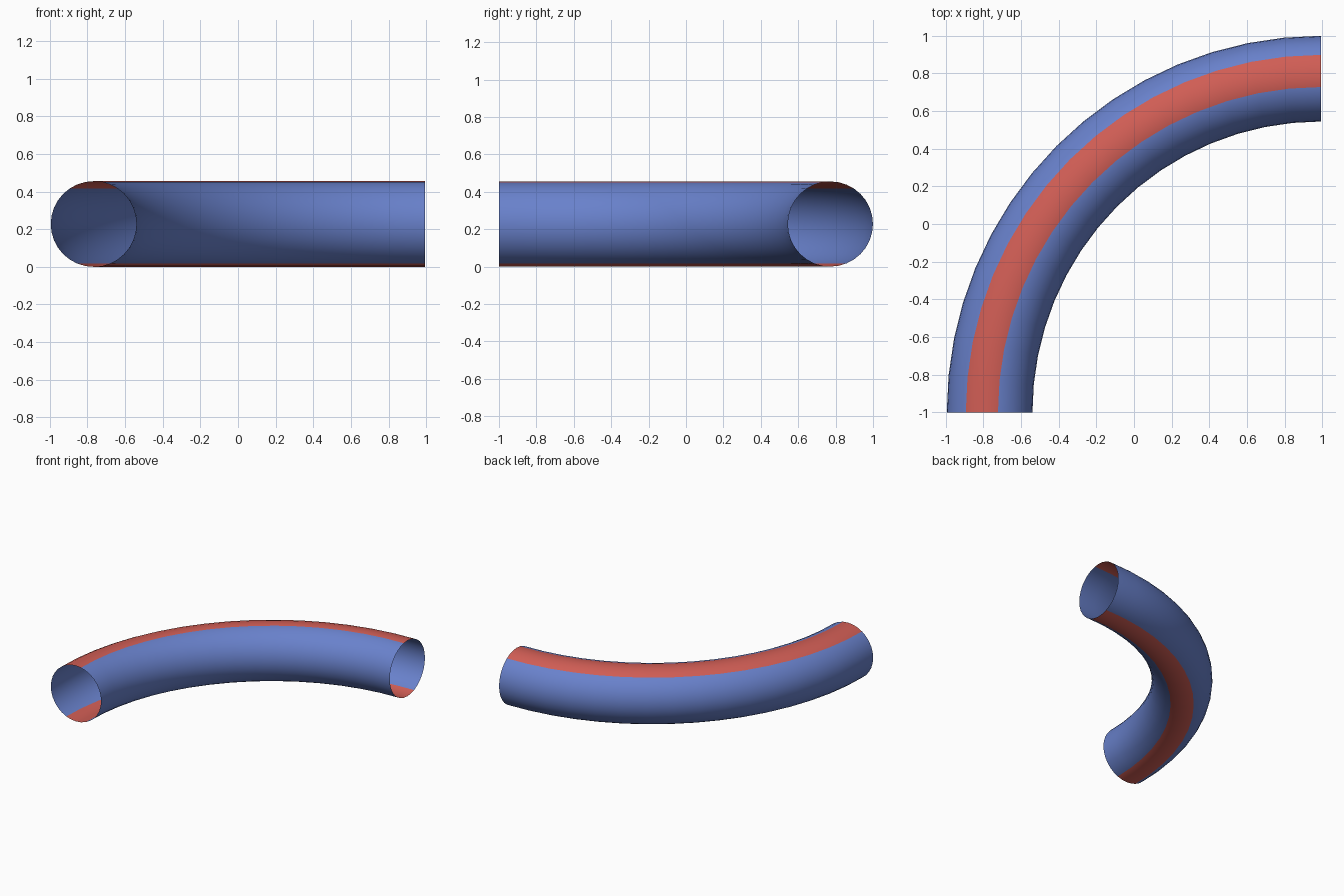
import bpy, bmesh, math

if "Cube" in bpy.data.objects:
    bpy.data.objects.remove(bpy.data.objects["Cube"])

R = 0.2275            # tube radius
RX, RY = 1.76, 1.772  # bend radii of the centre line
CX, CY = 0.993, -1.0  # bend centre
SIDES, STEPS = 32, 16


def material(name, color):
    m = bpy.data.materials.new(name)
    m.diffuse_color = color
    m.use_nodes = True
    m.node_tree.nodes["Principled BSDF"].inputs["Base Color"].default_value = m.diffuse_color
    return m


# Open quarter-bend tube, swept ring by ring
bm = bmesh.new()
rings = []
for i in range(STEPS + 1):
    t = math.pi / 2 * i / STEPS
    ring = []
    for k in range(SIDES):
        a = 2 * math.pi * k / SIDES      # 0 = outer side of the bend
        d = R * math.cos(a)
        ring.append(bm.verts.new((CX - (RX + d) * math.cos(t),
                                  CY + (RY + d) * math.sin(t),
                                  R + R * math.sin(a))))
    rings.append(ring)

# Red stripes run along the top and the bottom
STRIPES = set(range(5, 9)) | set(range(22, 26))
for r0, r1 in zip(rings, rings[1:]):
    for k in range(SIDES):
        n = (k + 1) % SIDES
        f = bm.faces.new((r0[k], r0[n], r1[n], r1[k]))
        f.smooth = True
        f.material_index = 1 if k in STRIPES else 0
bm.normal_update()

# Make the faces point away from the tube's centre line
f = bm.faces[:][0] if not hasattr(bm.faces, "ensure_lookup_table") else None
bm.faces.ensure_lookup_table()
f = bm.faces[0]
if f.normal.x > 0:
    bmesh.ops.reverse_faces(bm, faces=bm.faces[:])

mesh = bpy.data.meshes.new("curved_tube")
bm.to_mesh(mesh)
bm.free()
mesh.materials.append(material("blue", (0.14, 0.22, 0.60, 1)))
mesh.materials.append(material("red", (0.63, 0.11, 0.09, 1)))
tube = bpy.data.objects.new("curved_tube", mesh)
bpy.context.collection.objects.link(tube)
